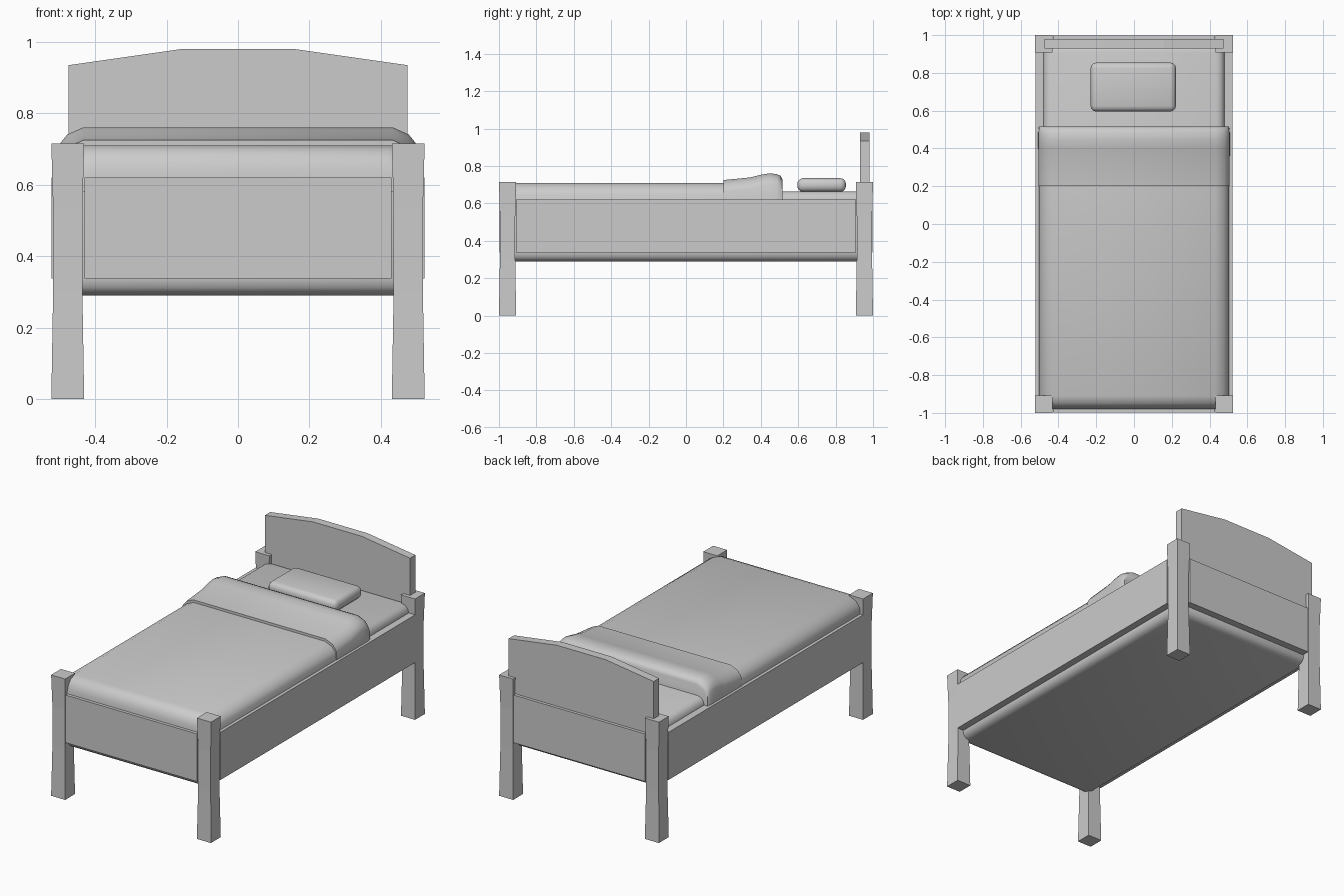
import bpy, bmesh, math

if "Cube" in bpy.data.objects:
    bpy.data.objects.remove(bpy.data.objects["Cube"])


def finish(name, bm, smooth=None):
    bmesh.ops.recalc_face_normals(bm, faces=bm.faces)
    me = bpy.data.meshes.new(name)
    bm.to_mesh(me)
    bm.free()
    ob = bpy.data.objects.new(name, me)
    bpy.context.collection.objects.link(ob)
    if smooth:
        bpy.ops.object.select_all(action='DESELECT')
        ob.select_set(True)
        bpy.context.view_layer.objects.active = ob
        bpy.ops.object.shade_smooth_by_angle(angle=math.radians(smooth))
    return ob


def loft(name, rings, smooth=None):
    """Skin a list of equal-length point rings and cap both ends."""
    bm = bmesh.new()
    vs = [[bm.verts.new(p) for p in r] for r in rings]
    n = len(vs[0])
    for a, b in zip(vs, vs[1:]):
        for i in range(n):
            j = (i + 1) % n
            bm.faces.new((a[i], a[j], b[j], b[i]))
    bm.faces.new(vs[0])
    bm.faces.new(vs[-1])
    return finish(name, bm, smooth)


def box(name, x, y, z, bevel=0, segs=3):
    bm = bmesh.new()
    bmesh.ops.create_cube(bm, size=1)
    for v in bm.verts:
        v.co = [(a + b) / 2 + c * (b - a) for c, (a, b) in zip(v.co, (x, y, z))]
    if bevel:
        bmesh.ops.bevel(bm, geom=bm.edges[:], offset=bevel, segments=segs,
                        profile=0.5, affect='EDGES')
    return finish(name, bm, 50 if bevel else None)


# Four posts, slightly waisted in the middle
for sx, side in ((-1, "left"), (1, "right")):
    for sy, end in ((-1, "front"), (1, "back")):
        cx, cy = sx * 0.477, sy * 0.954
        rings = []
        for z, h in ((0, 0.046), (0.3, 0.041), (0.53, 0.041), (0.715, 0.046)):
            rings.append([(cx + a * h, cy + b * h, z)
                          for a, b in ((-1, -1), (1, -1), (1, 1), (-1, 1))])
        loft(f"{end}_{side}_post", rings)

# Side rails and end panels
for s, side, end in ((-1, "left", "front"), (1, "right", "back")):
    box(f"{side}_rail", sorted((s * 0.48, s * 0.522)), (-0.91, 0.91), (0.338, 0.62))
    box(f"{end}_panel", (-0.43, 0.43), sorted((s * 0.955, s * 0.998)), (0.338, 0.62))

# Headboard with a faceted crown
crown = [(-0.475, 0.62), (0.475, 0.62), (0.475, 0.935),
         (0.16, 0.98), (-0.16, 0.98), (-0.475, 0.935)]
loft("headboard", [[(x, y, z) for x, z in crown] for y in (0.93, 0.98)])

# Mattress and pillow
box("mattress", (-0.48, 0.48), (-0.965, 0.955), (0.29, 0.665), 0.045)
box("pillow", (-0.23, 0.222), (0.595, 0.855), (0.662, 0.735), 0.03, 3)


# Bedding: rounded cross-section swept along the bed
def bedding(name, stations, half):
    rings = []
    for y, top, inset in stations:
        w = half - inset
        right = [(w, 0.58), (w - 0.003, max(top - 0.06, 0.585)),
                 (w - 0.012, max(top - 0.042, 0.59)),
                 (w - 0.03, max(top - 0.02, 0.595)), (w - 0.075, top)]
        pts = right + [(-x, z) for x, z in reversed(right)]
        rings.append([(x, y, z) for x, z in pts])
    return loft(name, rings, 40)


bedding("blanket", [(-0.98, 0.605, 0.035), (-0.978, 0.645, 0.03), (-0.968, 0.675, 0.02),
                    (-0.948, 0.698, 0.008), (-0.91, 0.71, 0), (0.25, 0.71, 0)], 0.505)
bedding("blanket_fold", [(0.2, 0.725, 0), (0.345, 0.739, 0), (0.40, 0.753, 0),
                         (0.445, 0.761, 0), (0.485, 0.757, 0), (0.507, 0.747, 0.002),
                         (0.516, 0.728, 0.004)], 0.508)
